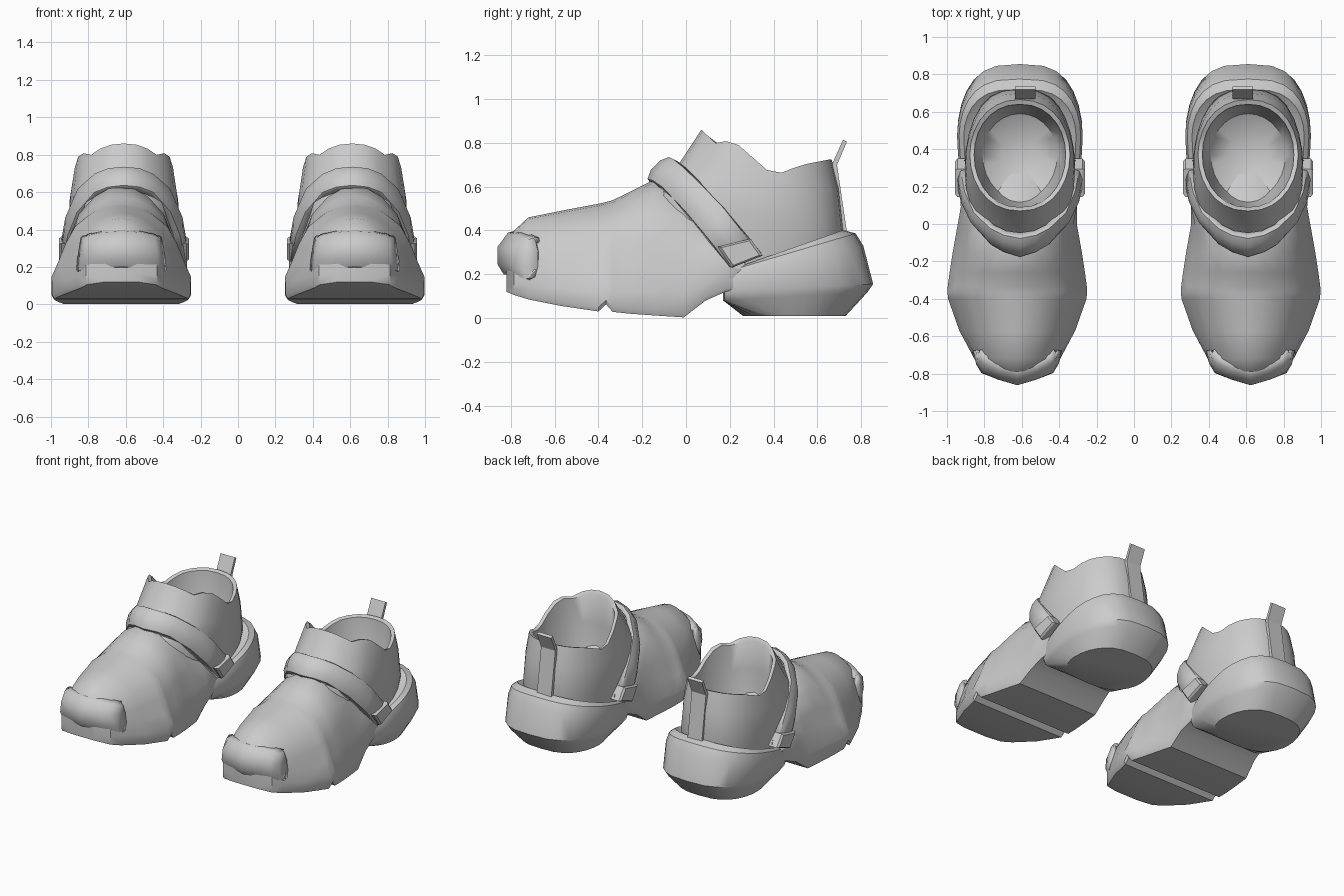
import bpy, bmesh, math

if "Cube" in bpy.data.objects:
    bpy.data.objects.remove(bpy.data.objects["Cube"])

CX = 0.61      # centre line of one shoe; the other is mirrored
N = 28
mat = bpy.data.materials.new("light grey")
mat.diffuse_color = (0.6, 0.6, 0.6, 1)
mat.use_nodes = True
mat.node_tree.nodes["Principled BSDF"].inputs["Base Color"].default_value = mat.diffuse_color


def interp(table, v):
    if v <= table[0][0]:
        return table[0][1]
    for (a, p), (b, q) in zip(table, table[1:]):
        if v <= b:
            return p + (q - p) * (v - a) / (b - a)
    return table[-1][1]


def loft(name, rows, closed=True, caps=True, thick=0, angle=38):
    """Skin a list of point rows, then mirror to make the pair."""
    bm = bmesh.new()
    vs = [[bm.verts.new(p) for p in r] for r in rows]
    n = len(rows[0])
    for r, s in zip(vs, vs[1:]):
        for i in range(n if closed else n - 1):
            j = (i + 1) % n
            bm.faces.new((r[i], r[j], s[j], s[i]))
    if caps:
        bm.faces.new(vs[0])
        bm.faces.new(vs[-1])
    bmesh.ops.recalc_face_normals(bm, faces=bm.faces[:])
    me = bpy.data.meshes.new(name)
    bm.to_mesh(me)
    bm.free()
    ob = bpy.data.objects.new(name, me)
    bpy.context.collection.objects.link(ob)
    me.materials.append(mat)
    bpy.context.view_layer.objects.active = ob
    ob.select_set(True)
    bpy.ops.object.shade_smooth_by_angle(angle=math.radians(angle))
    ob.select_set(False)
    if thick:
        m = ob.modifiers.new("thickness", 'SOLIDIFY')
        m.thickness = thick
        m.offset = 0
    m = ob.modifiers.new("pair", 'MIRROR')
    m.use_mirror_merge = False
    return ob


def ring(w, yf, yb, yc, z, p=1.0, clamp=-9):
    """Rounded plan outline, z is a function of y."""
    pts = []
    for i in range(N):
        a = 2 * math.pi * i / N
        s, c = math.sin(a), math.cos(a)
        y = yc + c * ((yc - yf) if c < 0 else (yb - yc))
        y = max(y, clamp)
        pts.append((CX + math.copysign(abs(s) ** p, s) * w, y, z(y)))
    return pts


def slope(y0, z0, y1, z1):
    return lambda y: z0 + (z1 - z0) * (y - y0) / (y1 - y0)


# forefoot: arched sections (y, half width, sole z, top z, fullness)
sections = [(-.82, .09, .12, .36, .9), (-.785, .19, .105, .40, .9), (-.72, .23, .085, .46, .86),
            (-.57, .31, .055, .49, .82), (-.40, .37, .03, .522, .80), (-.365, .373, .062, .53, .80),
            (-.335, .372, .028, .538, .80), (-.26, .362, .02, .575, .80), (-.15, .345, .012, .63, .80),
            (-.01, .32, .003, .60, .83), (.09, .31, .08, .52, .90), (.18, .30, .12, .44, .95),
            (.27, .28, .14, .36, .95)]
rows = []
for y, w, zb, zt, k in sections:
    h = zt - zb
    half = [(w * .97, 0), (w, .04), (w, .18), (w * (k + .1), .36), (w * k, .56),
            (w * (k - .14), .76), (w * .42, .91), (w * .2, .98)]
    cx = CX + (.014 if y < 0 else .006)
    rows.append([(cx + x, y, zb + f * h) for x, f in half] + [(cx, y, zt)]
                + [(cx - x, y, zb + f * h) for x, f in reversed(half)])
loft("forefoot", rows)

# ankle collar: outer wall, scalloped rim, inner bowl
rim = [(.07, .86), (.14, .795), (.19, .81), (.24, .79), (.40, .65), (.53, .70), (.66, .725)]
rimz = lambda y: interp(rim, y)
loft("ankle_collar", [
    ring(.26, -.08, .68, .3, lambda y: .17, .8),
    ring(.295, -.15, .725, .3, slope(-.15, .57, .72, .36), .75),
    ring(.29, -.06, .70, .33, lambda y: .42 + .55 * (rimz((y + .06) * .78 + .07) - .42), .85),
    ring(.268, .07, .665, .37, rimz, .9),
    ring(.245, .09, .64, .37, lambda y: rimz(y) - .005, .9),
    ring(.235, .09, .63, .37, lambda y: rimz(y) * .5 + .22, .95),
    ring(.20, .13, .59, .37, lambda y: .42),
    ring(.10, .25, .48, .37, lambda y: .36)], angle=45)

# heel cup
loft("heel_cup", [
    ring(.27, .26, .73, .47, lambda y: .01, .7, .26),
    ring(.32, 0, .83, .47, slope(.17, .08, .85, .12), .65, .17),
    ring(.336, 0, .855, .47, slope(.17, .12, .85, .155), .65, .17),
    ring(.336, 0, .81, .47, slope(.17, .19, .81, .33), .65, .17),
    ring(.325, 0, .775, .47, slope(.18, .21, .77, .385), .65, .18),
    ring(.30, 0, .72, .47, slope(.20, .22, .72, .402), .65, .20),
    ring(.24, 0, .66, .47, slope(.20, .20, .72, .37), .65, .22)])


def both_sides(half):
    """Mirror a path, given from the middle outwards, across the shoe centre."""
    return [(CX - x, y, z) for x, y, z in reversed(half[1:])] + [(CX + x, y, z) for x, y, z in half]


# instep strap between a lower and an upper edge
lower = [(0, -.165, .63), (.08, -.14, .622), (.15, -.10, .595), (.24, .00, .49), (.288, .10, .37), (.315, .205, .235)]
upper = [(0, -.07, .725), (.08, -.055, .718), (.15, -.02, .69), (.235, .06, .615), (.283, .17, .50), (.315, .335, .29)]
strap_rows = []
for t, out in ((0, -.025), (.04, .005), (.3, .02), (.7, .02), (.96, .005), (1, -.025)):
    row = []
    for a, b in zip(lower, upper):
        x, y, z = (p + (q - p) * t for p, q in zip(a, b))
        f = x / .31
        row.append((x + out * f, y - out * .7 * (1 - f), z + out * .7 * (1 - f)))
    strap_rows.append(both_sides(row))
loft("instep_strap", strap_rows, False, False, .022)

# strap buckles on both sides of the shoe
for side, label in ((1, "outer"), (-1, "inner")):
    quad = [(.145, .325), (.295, .362), (.35, .285), (.21, .23)]
    cy, cz = .25, .30
    loft(label + "_buckle", [[(CX + side * o, cy + (y - cy) * k, cz + (z - cz) * k) for y, z in quad]
                             for o, k in ((.26, 1), (.335, 1), (.347, .85))], angle=30)

# padded toe bumper
bumper_rows = []
for z, dz, out in ((.205, -.02, -.03), (.21, -.022, -.006), (.25, -.015, .006), (.32, -.02, .006),
                   (.38, -.03, -.006), (.39, -.035, -.03)):
    taper = 1 - (z - .2) * .55
    path = [(0, -.838 - out, z), (.1, -.808 - out, z + dz * .2), (.19 * taper, -.775 - out, z + dz * .7),
            (.215 * taper, -.735 - out * .5, z + dz), (.23 * taper, -.68, z + dz)]
    path = [(x, y - 2 * out if i < 4 else y, zz) for i, (x, y, zz) in enumerate(path)]
    bumper_rows.append([(x + .014, y, zz) for x, y, zz in both_sides([(x, y + out, zz) for x, y, zz in path])])
for row in bumper_rows:
    row[:] = [(x, y + (.02 if z > .35 else 0), z) for x, y, z in row]
loft("toe_bumper", bumper_rows, False, False, .025, 50)

# heel pull tab
side = [(.715, .36), (.668, .705), (.718, .815), (.735, .805), (.69, .70), (.74, .36)]
loft("pull_tab", [[(x, y, z) for y, z in side] for x in (.527, .637)], angle=30)
